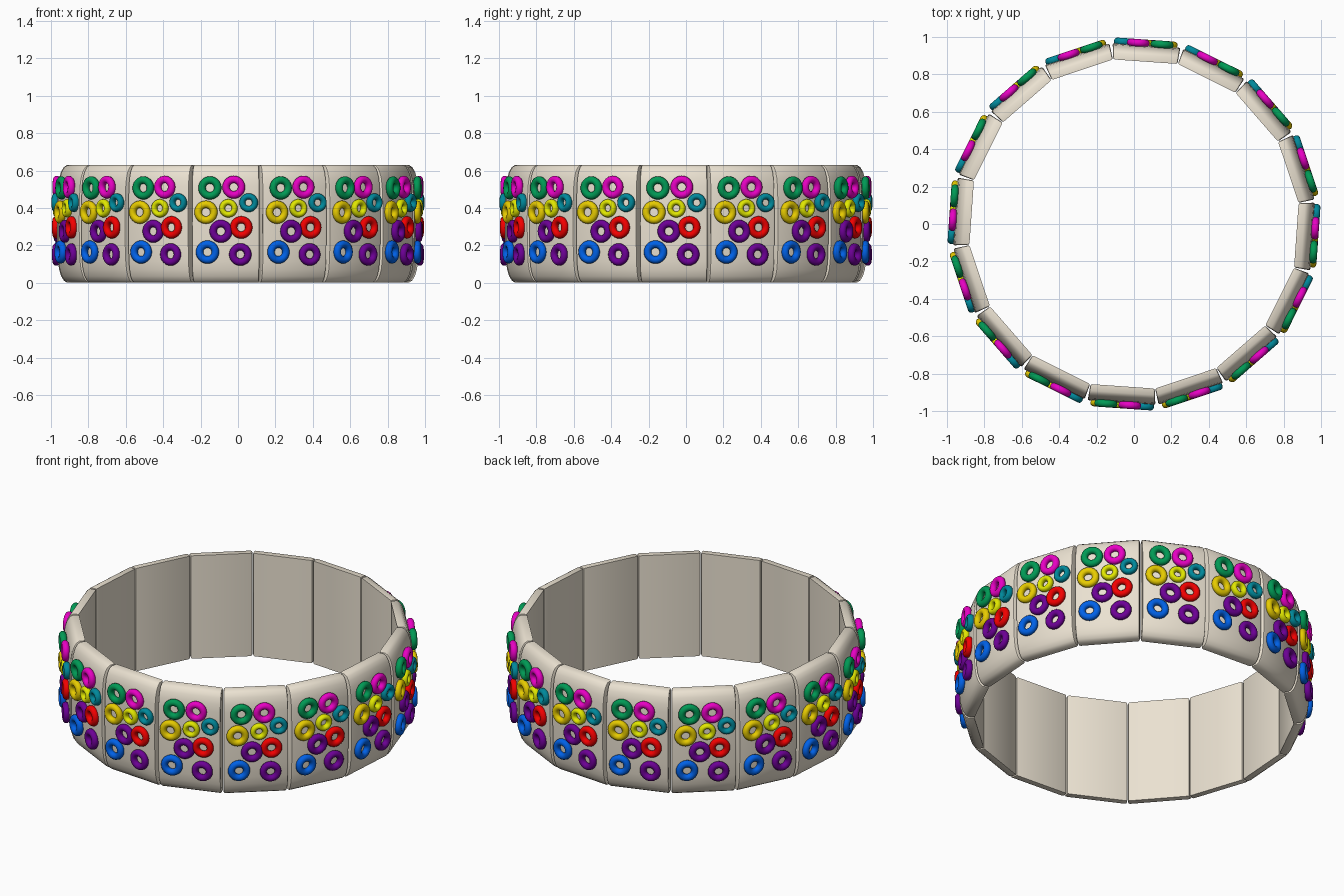
import bpy, bmesh
from math import radians, cos, sin, pi

if "Cube" in bpy.data.objects:
    bpy.data.objects.remove(bpy.data.objects["Cube"])

COUNT = 16
OFFSET = radians(-4.0)


def material(name, rgb):
    m = bpy.data.materials.new(name)
    m.diffuse_color = (*rgb, 1)
    m.use_nodes = True
    m.node_tree.nodes["Principled BSDF"].inputs["Base Color"].default_value = m.diffuse_color
    return m


def place(name, mesh, angle):
    o = bpy.data.objects.new(name, mesh)
    o.rotation_euler.z = angle
    bpy.context.collection.objects.link(o)
    return o


def tile_mesh():
    # domed side profile (radius, height), widened towards the outside
    profile = [(0.870, 0.0), (0.905, 0.0), (0.922, 0.012), (0.936, 0.035),
               (0.947, 0.07), (0.953, 0.115), (0.957, 0.20), (0.958, 0.315)]
    profile += [(r, 0.63 - z) for r, z in reversed(profile[:-1])]
    bm = bmesh.new()
    sides = []
    for s in (-1, 1):
        sides.append([bm.verts.new((s * (0.172 + (r - 0.87) * 0.11), -r, z))
                      for r, z in profile])
    bm.faces.new(sides[0])
    bm.faces.new(sides[1][::-1])
    n = len(profile)
    for i in range(n):
        j = (i + 1) % n
        bm.faces.new((sides[0][i], sides[1][i], sides[1][j], sides[0][j]))
    bmesh.ops.recalc_face_normals(bm, faces=bm.faces)
    # soften the two outlines of the tile
    rim = [e for e in bm.edges if e.verts[0].co.x * e.verts[1].co.x > 0]
    bmesh.ops.bevel(bm, geom=rim, offset=0.010, segments=2, profile=0.5,
                    affect='EDGES')
    for f in bm.faces:
        f.smooth = True
    for e in bm.edges:
        if len(e.link_faces) == 2 and e.calc_face_angle(0) > radians(35):
            e.smooth = False
    me = bpy.data.meshes.new("tile")
    bm.to_mesh(me)
    bm.free()
    me.materials.append(material("cream", (0.83, 0.76, 0.64)))
    return me


def ring_mesh(name, u, z, outer, mat, depth=0.968, nu=28, nv=12):
    # bead ring lying flat against the tile face
    minor = outer * 0.32
    major = outer - minor
    bm = bmesh.new()
    grid = []
    for i in range(nu):
        a = 2 * pi * i / nu
        row = []
        for k in range(nv):
            b = 2 * pi * k / nv
            r = major + minor * cos(b)
            row.append(bm.verts.new((u + r * cos(a), -depth - 0.02 * sin(b),
                                     z + r * sin(a))))
        grid.append(row)
    for i in range(nu):
        for k in range(nv):
            i2, k2 = (i + 1) % nu, (k + 1) % nv
            bm.faces.new((grid[i][k], grid[i2][k], grid[i2][k2], grid[i][k2]))
    bmesh.ops.recalc_face_normals(bm, faces=bm.faces)
    for f in bm.faces:
        f.smooth = True
    me = bpy.data.meshes.new(name)
    bm.to_mesh(me)
    bm.free()
    me.materials.append(mat)
    return me


purple = material("purple", (0.15, 0.0, 0.30))
rings = [
    ("green_ring", -0.083, 0.507, 0.062, material("green", (0.0, 0.32, 0.09))),
    ("magenta_ring", 0.045, 0.511, 0.061, material("magenta", (0.80, 0.0, 0.55))),
    ("teal_ring", 0.125, 0.428, 0.050, material("teal", (0.0, 0.25, 0.33))),
    ("lime_ring", 0.016, 0.398, 0.049, material("lime", (0.75, 0.80, 0.0))),
    ("gold_ring", -0.104, 0.377, 0.062, material("gold", (0.80, 0.60, 0.0))),
    ("red_ring", 0.085, 0.296, 0.060, material("red", (0.90, 0.0, 0.0))),
    ("upper_purple_ring", -0.024, 0.275, 0.061, purple),
    ("blue_ring", -0.096, 0.164, 0.062, material("blue", (0.0, 0.12, 0.80))),
    ("lower_purple_ring", 0.080, 0.151, 0.060, purple),
]

# repeat the decorated tile around the bracelet
tile = tile_mesh()
ring_meshes = [ring_mesh(*r) for r in rings]
for i in range(COUNT):
    angle = OFFSET + 2 * pi * i / COUNT
    place(f"tile_{i + 1}", tile, angle)
    for me in ring_meshes:
        place(f"{me.name}_{i + 1}", me, angle)
